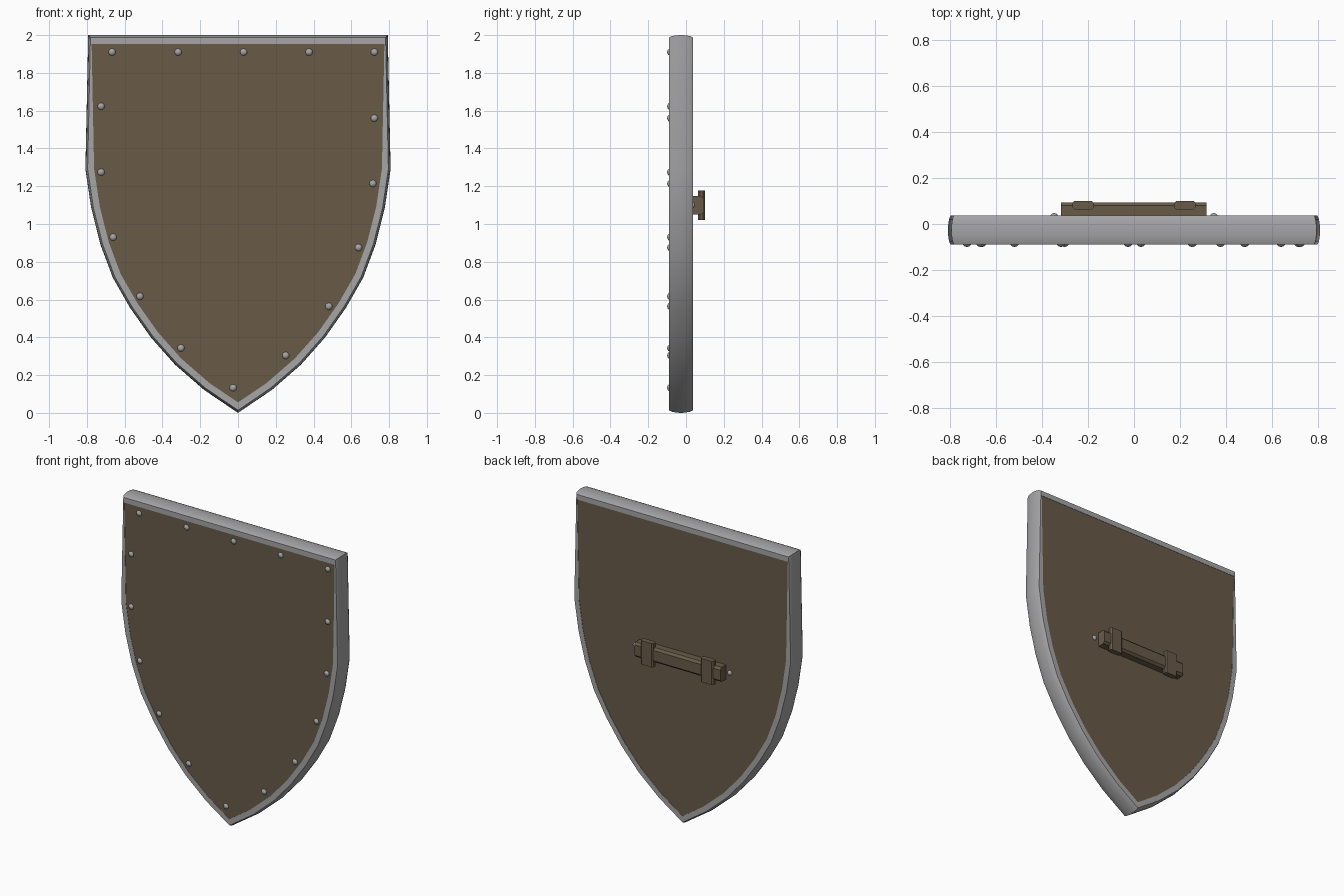
import bpy
import bmesh
import math
from mathutils import Vector

cube = bpy.data.objects.get("Cube")
if cube:
    bpy.data.objects.remove(cube, do_unlink=True)


def material(name, rgb):
    mat = bpy.data.materials.new(name)
    mat.use_nodes = True
    colour = (*rgb, 1.0)
    mat.diffuse_color = colour
    mat.node_tree.nodes["Principled BSDF"].inputs["Base Color"].default_value = colour
    return mat


STEEL = material("grey steel", (0.38, 0.38, 0.39))
WOOD = material("brown wood", (0.14, 0.105, 0.064))


def finish(bm, name, mat, smooth=None):
    bmesh.ops.recalc_face_normals(bm, faces=bm.faces)
    mesh = bpy.data.meshes.new(name)
    bm.to_mesh(mesh)
    bm.free()
    mesh.materials.append(mat)
    obj = bpy.data.objects.new(name, mesh)
    bpy.context.collection.objects.link(obj)
    if smooth:
        bpy.ops.object.select_all(action="DESELECT")
        obj.select_set(True)
        bpy.context.view_layer.objects.active = obj
        bpy.ops.object.shade_smooth_by_angle(angle=math.radians(smooth))
    return obj


def inset(points, amount):
    """Move a counter-clockwise outline inwards with mitred corners."""
    result = []
    for i, p in enumerate(points):
        a = (p - points[i - 1]).normalized()
        b = (points[(i + 1) % len(points)] - p).normalized()
        na, nb = Vector((-a.y, a.x)), Vector((-b.y, b.x))
        result.append(p + (na + nb) * amount / (1 + na.dot(nb)))
    return result


def ring(bm, points, y):
    return [bm.verts.new((p.x, y, p.y)) for p in points]


def bridge(bm, a, b):
    for i in range(len(a)):
        j = (i + 1) % len(a)
        bm.faces.new((a[i], a[j], b[j], b[i]))


# Heater-shaped outline, mirrored from one side
side = [Vector(p) for p in ((0.793, 2.0), (0.808, 1.29), (0.777, 1.084), (0.729, 0.893),
                            (0.663, 0.716), (0.572, 0.557), (0.46, 0.398),
                            (0.333, 0.255), (0.18, 0.122))]
left = [Vector((-p.x, p.y)) for p in side]
outline = left + [Vector((0, 0))] + side[::-1]

# Inner edge of the rim, which narrows towards the top corners
inner = inset(outline, 0.046)
inner[0].x, inner[-1].x = -0.775, 0.775

# Steel rim with a softly crowned outer edge
FRONT, BACK = -0.09, 0.037
bm = bmesh.new()
section = [(FRONT, 0.012), (-0.075, 0.005), (-0.048, 0.001), (-0.027, 0),
           (-0.006, 0.001), (0.022, 0.005), (BACK, 0.012)]
rings = [ring(bm, inner, FRONT)]
rings += [ring(bm, inset(outline, d), y) for y, d in section]
rings.append(ring(bm, inner, BACK))
for i, loop in enumerate(rings):
    bridge(bm, loop, rings[(i + 1) % len(rings)])
finish(bm, "rim", STEEL, 30)

# Wooden board filling the rim
bm = bmesh.new()
front, back = ring(bm, inner, FRONT + 0.002), ring(bm, inner, BACK - 0.002)
bridge(bm, front, back)
bm.faces.new(front)
bm.faces.new(back)
finish(bm, "board", WOOD)


def rivet(name, x, y, z, radius):
    bm = bmesh.new()
    bmesh.ops.create_uvsphere(bm, u_segments=12, v_segments=8, radius=radius)
    finish(bm, name, STEEL, 40).location = (x, y, z)


# Rivets around the front edge
spots = [(0.722, 1.91), (0.376, 1.91), (0.03, 1.91), (-0.317, 1.91), (-0.667, 1.91),
         (-0.725, 1.623), (-0.725, 1.274), (-0.661, 0.93), (-0.519, 0.617),
         (-0.302, 0.343), (-0.026, 0.133), (0.253, 0.304), (0.481, 0.564),
         (0.638, 0.875), (0.714, 1.214), (0.722, 1.56)]
for x, z in spots:
    rivet("front_rivet", x, -0.079, z, 0.021)


def block(name, low, high, bevel):
    low, high = Vector(low), Vector(high)
    bm = bmesh.new()
    bmesh.ops.create_cube(bm, size=1)
    bmesh.ops.scale(bm, vec=high - low, verts=bm.verts)
    bmesh.ops.translate(bm, vec=(low + high) / 2, verts=bm.verts)
    bevel(bm)
    return finish(bm, name, WOOD)


def chamfer_bar(bm):
    # Only the two long outer edges
    edges = [e for e in bm.edges if abs(e.verts[0].co.x - e.verts[1].co.x) > 0.1
             and e.verts[0].co.y > 0.09]
    bmesh.ops.bevel(bm, geom=edges, offset=0.014, segments=1, affect="EDGES")


def chamfer_strap(bm):
    # Upright edges of the strap
    edges = [e for e in bm.edges if abs(e.verts[0].co.z - e.verts[1].co.z) > 0.1]
    bmesh.ops.bevel(bm, geom=edges, offset=0.009, segments=1, affect="EDGES")


# Handle on the back with two straps and end rivets
block("handle_bar", (-0.318, 0.03, 1.05), (0.315, 0.094, 1.147), chamfer_bar)
for name, s in (("left", 1), ("right", -1)):
    centre = s * 0.221
    block(name + "_handle_strap", (centre - 0.047, 0.064, 1.02),
          (centre + 0.047, 0.1, 1.178), chamfer_strap)
    rivet(name + "_handle_rivet", s * 0.347, 0.031, 1.1, 0.017)
